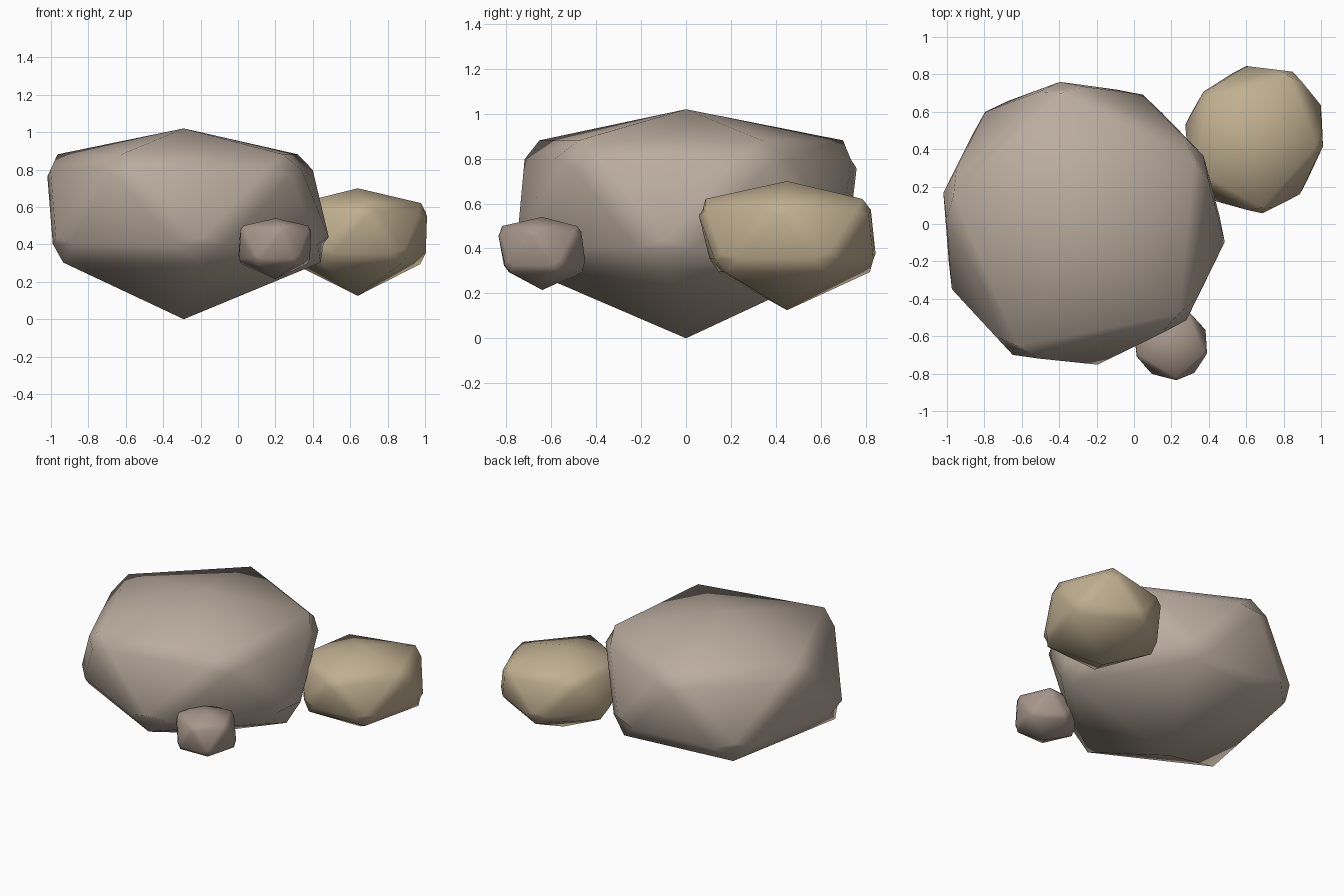
import bpy, bmesh
from math import radians, cos, sin

if "Cube" in bpy.data.objects:
    bpy.data.objects.remove(bpy.data.objects["Cube"])


def material(name, rgb):
    m = bpy.data.materials.new(name)
    m.diffuse_color = (*rgb, 1)
    m.use_nodes = True
    m.node_tree.nodes["Principled BSDF"].inputs["Base Color"].default_value = m.diffuse_color
    return m


def rock(name, centre, bottom, low_z, high_z, top, upper, lower, bevel, rgb):
    """Squashed, uneven icosahedron: two poles and two staggered rings of (angle, radius)."""
    cx, cy = centre
    bm = bmesh.new()

    def ring(points, z):
        return [bm.verts.new((cx + r * cos(radians(a)), cy + r * sin(radians(a)), z))
                for a, r in points]

    hi, lo = ring(upper, high_z), ring(lower, low_z)
    tip, base = bm.verts.new((cx, cy, top)), bm.verts.new((cx, cy, bottom))
    for i in range(5):
        j = (i + 1) % 5
        bm.faces.new((hi[i], hi[j], tip))
        bm.faces.new((lo[j], lo[i], base))
        bm.faces.new((hi[i], lo[i], hi[j]))
        bm.faces.new((lo[i], lo[j], hi[j]))
    bmesh.ops.recalc_face_normals(bm, faces=bm.faces[:])
    # worn edges: everything except the shallow edges running to the poles
    edges = [e for e in bm.edges if tip not in e.verts and base not in e.verts]
    bmesh.ops.bevel(bm, geom=edges, offset=bevel, offset_type='OFFSET', segments=1,
                    profile=0.5, affect='EDGES', clamp_overlap=True, loop_slide=True)
    mesh = bpy.data.meshes.new(name)
    bm.to_mesh(mesh)
    bm.free()
    mesh.materials.append(material(name + "_stone", rgb))
    ob = bpy.data.objects.new(name, mesh)
    bpy.context.collection.objects.link(ob)
    bpy.ops.object.select_all(action='DESELECT')
    ob.select_set(True)
    bpy.context.view_layer.objects.active = ob
    bpy.ops.object.shade_smooth_by_angle(angle=radians(40))


# main boulder
rock("large_boulder", (-0.29, 0), 0.0, 0.335, 0.865, 1.02,
     [(29, .78), (98, .79), (167, .775), (243, .82), (318, .80)],
     [(64, .80), (130, .82), (207, .80), (277, .785), (353, .815)],
     0.07, (.49, .41, .34))

# medium rock behind on the right
rock("medium_rock", (0.64, 0.45), 0.125, 0.315, 0.61, 0.70,
     [(-5, .385), (60, .44), (137, .385), (207, .40), (277, .415)],
     [(27, .42), (96, .415), (167, .39), (238, .40), (310, .40)],
     0.04, (.53, .43, .28))

# small stone in front
rock("small_stone", (0.2, -0.64), 0.215, 0.305, 0.495, 0.54,
     [(-15, .205), (60, .20), (132, .20), (200, .205), (278, .205)],
     [(22, .205), (96, .20), (168, .21), (237, .20), (308, .205)],
     0.02, (.39, .31, .26))
